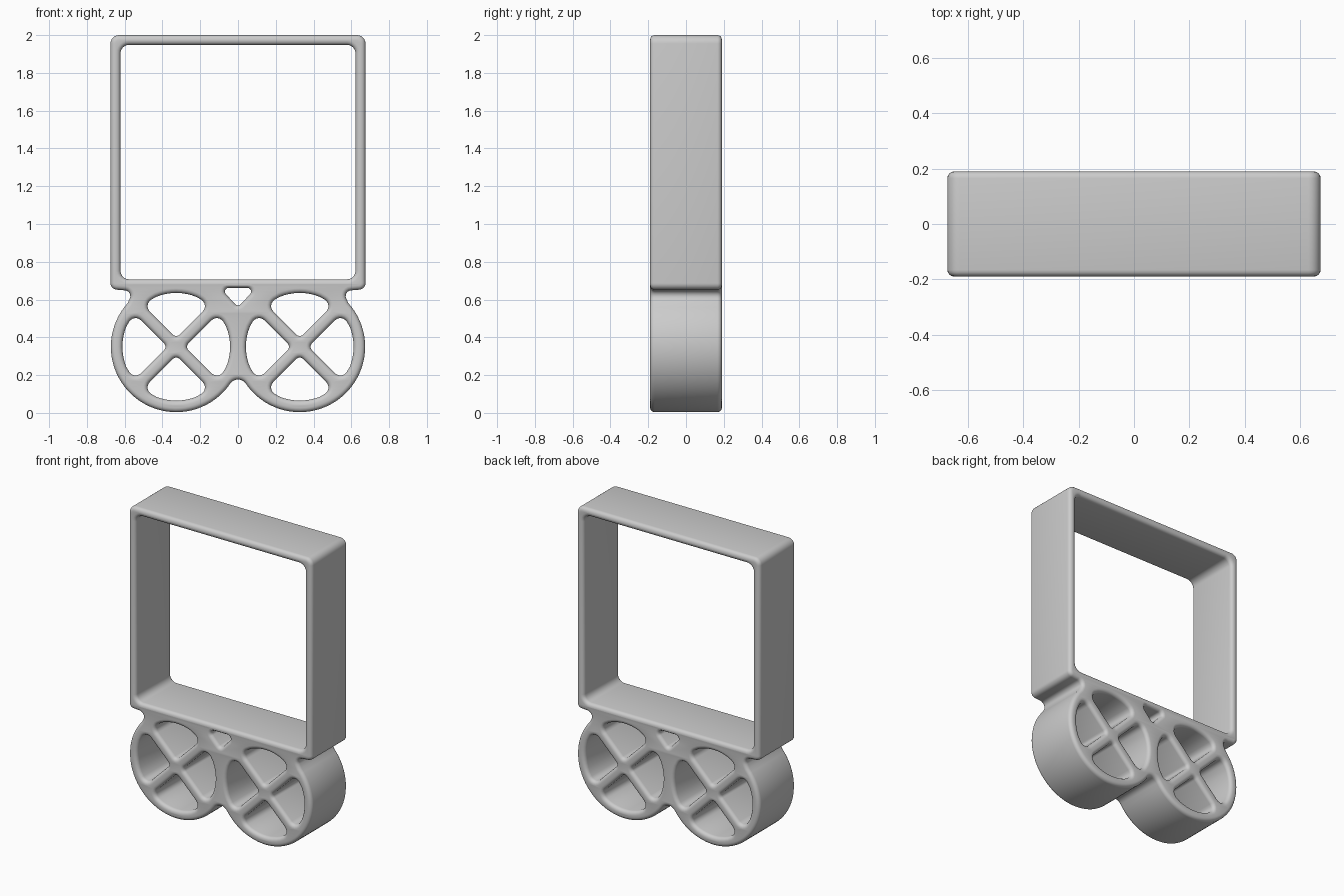
import bpy
from math import sin, cos, asin, pi, radians
from mathutils import Vector

cube = bpy.data.objects.get("Cube")
if cube:
    bpy.data.objects.remove(cube)

DEPTH = 0.19            # half depth of the whole body
EDGE = 0.024            # rounding of the front and back edges
RING_X, RING_Z = 0.327, 0.35
OUTER, INNER = 0.346, 0.285
SPOKE = 0.033           # half width of a spoke
NOTCH = 0.05            # fillet between the two rings


def arc(cx, cz, r, a0, a1, n):
    return [(cx + r * cos(a0 + (a1 - a0) * i / n),
             cz + r * sin(a0 + (a1 - a0) * i / n), 0) for i in range(n + 1)]


def fillet(points, steps=6):
    """Round each (x, z, radius) corner with an arc."""
    out = []
    for i, (x, z, r) in enumerate(points):
        p = Vector((x, z))
        if r == 0:
            out.append(p)
            continue
        u = (Vector(points[i - 1][:2]) - p).normalized()
        v = (Vector(points[(i + 1) % len(points)][:2]) - p).normalized()
        half = u.angle(v) / 2
        centre = p + (u + v).normalized() * (r / sin(half))
        start = p + u * (r / sin(half) * cos(half)) - centre
        end = p + v * (r / sin(half) * cos(half)) - centre
        total = start.angle(end)
        for k in range(steps + 1):
            t = k / steps
            out.append(centre + (start * sin((1 - t) * total)
                                 + end * sin(t * total)) / sin(total))
    return out


def mirrored(points):
    return [(-x, z, r) for x, z, r in reversed(points)]


def add_loop(curve, points):
    loop = curve.splines.new('POLY')
    loop.points.add(len(points) - 1)
    for slot, p in zip(loop.points, points):
        slot.co = (p.x, p.y, 0, 1)
    loop.use_cyclic_u = True
    loop.use_smooth = True


curve = bpy.data.curves.new("frame_on_spoked_rings", 'CURVE')
curve.dimensions = '2D'
curve.fill_mode = 'BOTH'
curve.extrude = DEPTH - EDGE
curve.bevel_depth = EDGE
curve.bevel_resolution = 3
curve.offset = -EDGE

# Outer silhouette: notch, ring, neck and square frame, then the mirror half
reach = OUTER + NOTCH
tangent = pi / 2 - asin(RING_X / reach)
notch_z = RING_Z - reach * sin(tangent)
right = arc(0, notch_z, NOTCH, pi / 2, tangent, 5)
right += arc(RING_X, RING_Z, OUTER, pi + tangent, 2 * pi + radians(42), 40)[1:]
right += [(0.555, 0.645, 0.03), (0.675, 0.655, 0.035), (0.675, 2, 0.045)]
add_loop(curve, fillet(right + mirrored(right[1:])))

# Square window
window = [(0.622, 0.707, 0.045), (0.622, 1.948, 0.045)]
add_loop(curve, fillet(window + mirrored(window)))

# Small triangular gap between the rings
add_loop(curve, fillet([(0, 0.56, 0.02), (0.095, 0.662, 0.02), (-0.095, 0.662, 0.02)]))

# Four openings per ring, which leave crossed spokes
spread = pi / 4 - asin(SPOKE / INNER)
for side in (-1, 1):
    for k in range(4):
        a = k * pi / 2
        tip = SPOKE * 2 ** 0.5
        rim = arc(side * RING_X, RING_Z, INNER, a - spread, a + spread, 14)
        for end in (0, -1):
            rim[end] = (*rim[end][:2], 0.04)
        # Leave room along the rim for the rounded ends
        rim = [rim[0]] + rim[3:-3] + [rim[-1]]
        apex = (side * RING_X + tip * cos(a), RING_Z + tip * sin(a), 0.025)
        add_loop(curve, fillet([apex] + rim))

body = bpy.data.objects.new("frame_on_spoked_rings", curve)
bpy.context.collection.objects.link(body)
body.rotation_euler.x = pi / 2

# One plain grey
grey = bpy.data.materials.new("plain_grey")
grey.use_nodes = True
colour = (0.6, 0.6, 0.6, 1)
grey.diffuse_color = colour
grey.node_tree.nodes["Principled BSDF"].inputs["Base Color"].default_value = colour
curve.materials.append(grey)

# Turn the curve into a mesh, weld it and smooth the rounded edges
for other in bpy.context.selected_objects:
    other.select_set(False)
body.select_set(True)
bpy.context.view_layer.objects.active = body
bpy.ops.object.convert(target='MESH')
bpy.ops.object.transform_apply(location=False, rotation=True, scale=False)
bpy.ops.object.mode_set(mode='EDIT')
bpy.ops.mesh.select_all(action='SELECT')
bpy.ops.mesh.remove_doubles(threshold=0.0002)
bpy.ops.mesh.normals_make_consistent(inside=False)
bpy.ops.object.mode_set(mode='OBJECT')
bpy.ops.object.shade_smooth_by_angle(angle=radians(40))
